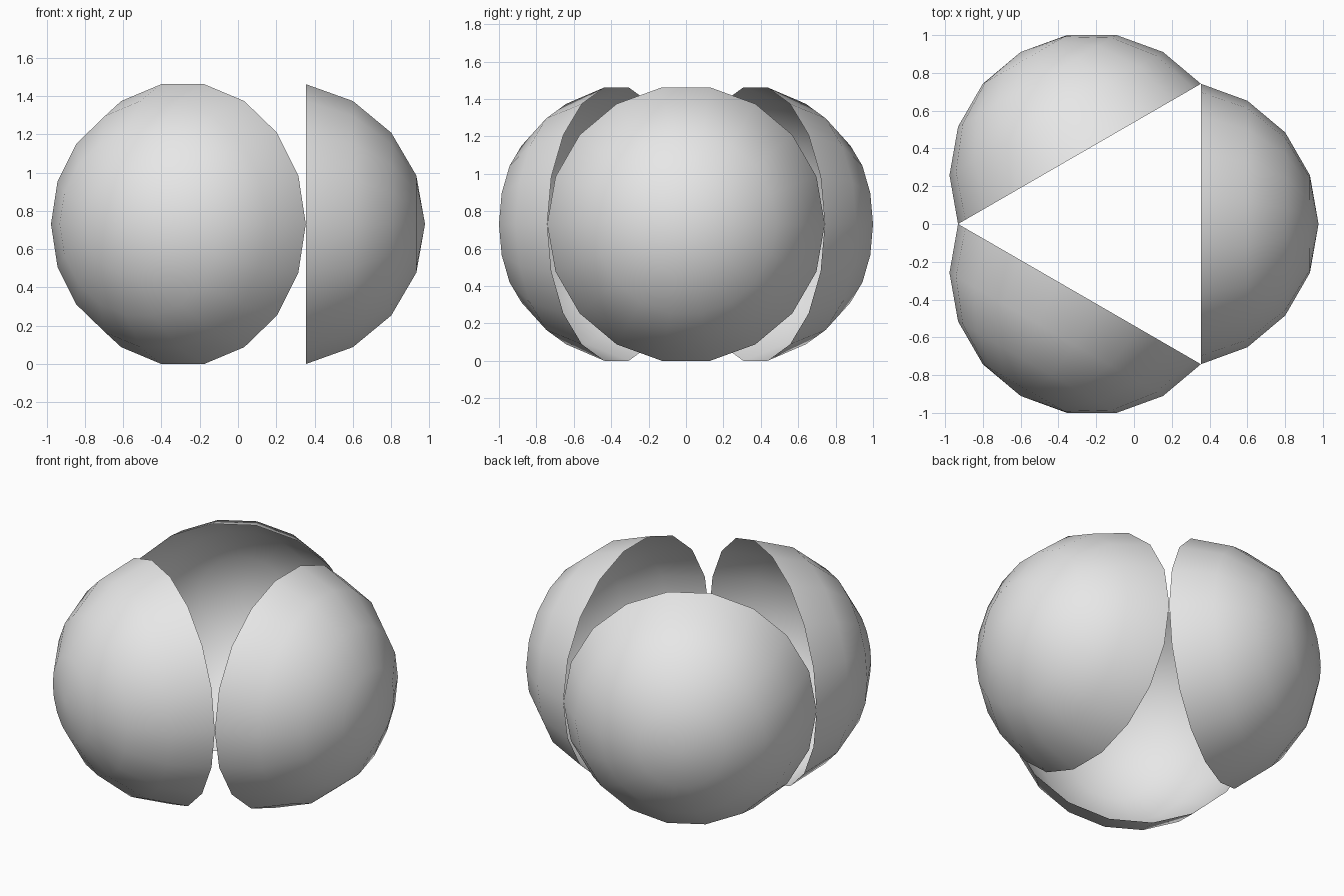
import bpy
import bmesh
import math
from mathutils import Matrix, Vector

SEGMENTS = 18
STEP = math.radians(20)
RADIUS = 0.7537                       # sphere the shells are cut from
RIM = RADIUS * math.sin(4 * STEP)     # rim radius of a shell
RIM_DISTANCE = RIM / math.sqrt(3)     # rims touch as sides of a triangle
CENTRE = RIM_DISTANCE - RADIUS * math.cos(4 * STEP)
HUB = Vector((-0.0744, 0, RIM * math.cos(STEP / 2)))

cube = bpy.data.objects.get("Cube")
if cube:
    bpy.data.objects.remove(cube, do_unlink=True)

# Single plain grey
grey = bpy.data.materials.new("light_grey")
grey.use_nodes = True
colour = (0.8, 0.8, 0.8, 1)
grey.diffuse_color = colour
grey.node_tree.nodes["Principled BSDF"].inputs["Base Color"].default_value = colour


def shell_mesh():
    """Open dome: an arc spun round the x axis, from pole to rim."""
    bm = bmesh.new()
    arc = [bm.verts.new((CENTRE + RADIUS * math.cos(i * STEP),
                         RADIUS * math.sin(i * STEP), 0)) for i in range(5)]
    edges = [bm.edges.new(pair) for pair in zip(arc, arc[1:])]
    bmesh.ops.spin(bm, geom=arc + edges, cent=(0, 0, 0), axis=(1, 0, 0),
                   angle=math.tau, steps=SEGMENTS)
    bmesh.ops.remove_doubles(bm, verts=bm.verts, dist=0.0005)
    bmesh.ops.recalc_face_normals(bm, faces=bm.faces)
    bm.normal_update()
    middle = Vector((CENTRE, 0, 0))
    if sum(f.normal.dot(f.calc_center_median() - middle) for f in bm.faces) < 0:
        bmesh.ops.reverse_faces(bm, faces=bm.faces)
    for face in bm.faces:
        face.smooth = True
    mesh = bpy.data.meshes.new("shell")
    bm.to_mesh(mesh)
    bm.free()
    mesh.materials.append(grey)
    return mesh


# Three shells set around the hub, hollow sides facing in
mesh = shell_mesh()
for i, name in enumerate(("left_shell", "back_shell", "front_shell")):
    shell = bpy.data.objects.new(name, mesh)
    shell.matrix_world = (Matrix.Translation(HUB)
                          @ Matrix.Rotation(i * math.tau / 3, 4, 'Z'))
    bpy.context.collection.objects.link(shell)
